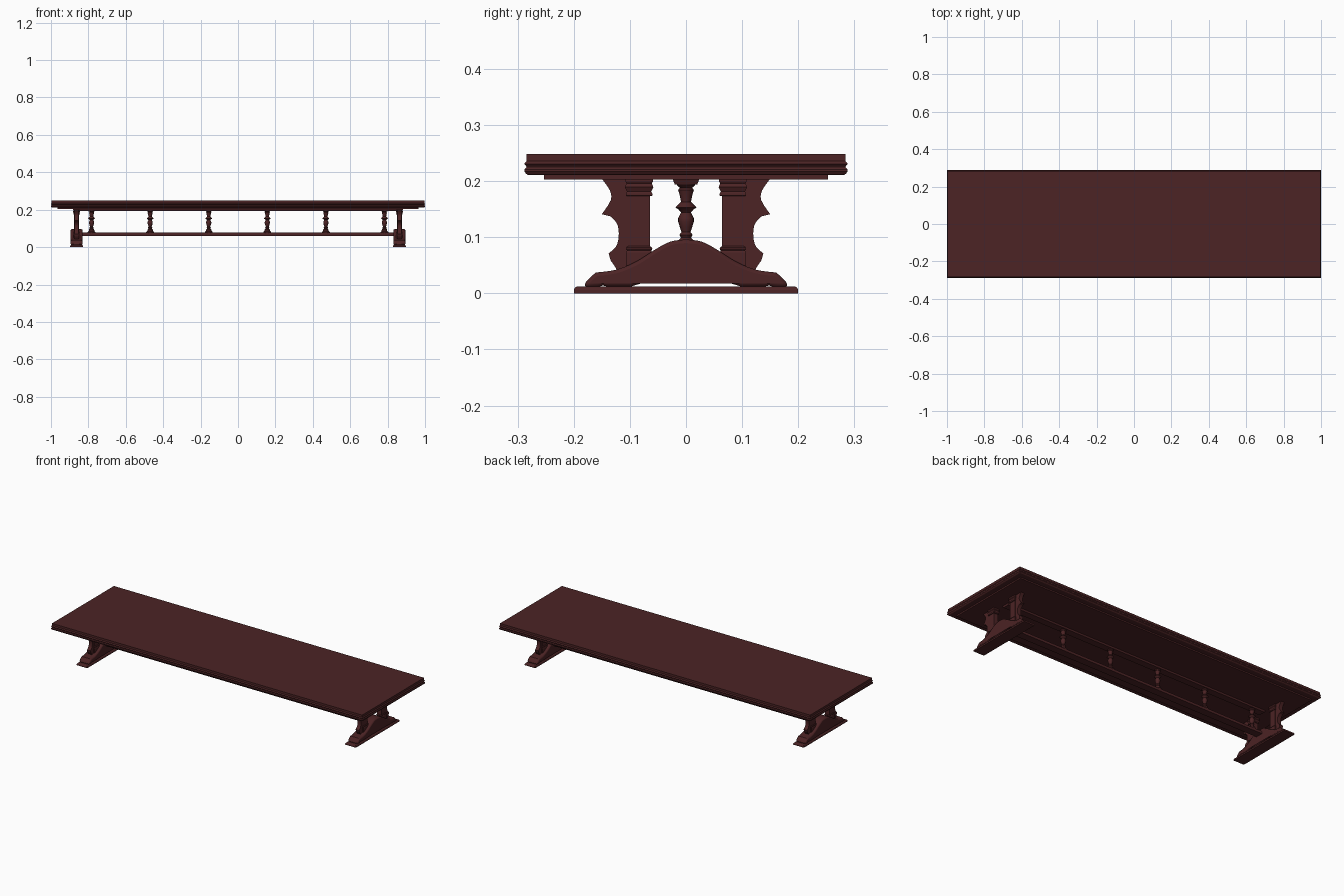
import bpy, bmesh, math
from mathutils import Vector

cube = bpy.data.objects.get("Cube")
if cube:
    bpy.data.objects.remove(cube, do_unlink=True)

mahogany = bpy.data.materials.new("dark mahogany")
mahogany.use_nodes = True
colour = (0.072, 0.017, 0.018, 1)
mahogany.diffuse_color = colour
mahogany.node_tree.nodes["Principled BSDF"].inputs["Base Color"].default_value = colour


def finish(name, bm, smooth=False, bevel=0, segments=2):
    bmesh.ops.recalc_face_normals(bm, faces=bm.faces)
    mesh = bpy.data.meshes.new(name)
    bm.to_mesh(mesh)
    bm.free()
    mesh.materials.append(mahogany)
    ob = bpy.data.objects.new(name, mesh)
    bpy.context.collection.objects.link(ob)
    if bevel:
        mod = ob.modifiers.new("rounded edges", 'BEVEL')
        mod.width, mod.segments = bevel, segments
        mod.limit_method = 'ANGLE'
        mod.angle_limit = math.radians(50)
    if smooth:
        bpy.ops.object.select_all(action='DESELECT')
        ob.select_set(True)
        bpy.context.view_layer.objects.active = ob
        bpy.ops.object.shade_smooth_by_angle(angle=math.radians(35))
    return ob


def bridge(bm, rings):
    """Skin a list of vertex rings and cap both ends."""
    for a, b in zip(rings, rings[1:]):
        for i in range(len(a)):
            j = (i + 1) % len(a)
            bm.faces.new((a[i], a[j], b[j], b[i]))
    bm.faces.new(rings[0])
    bm.faces.new(rings[-1])


def moulding(name, centre, half, steps):
    """Rectangular block whose sides follow (offset, z) steps."""
    bm = bmesh.new()
    corners = ((-1, -1), (1, -1), (1, 1), (-1, 1))
    bridge(bm, [[bm.verts.new((centre[0] + sx * (half[0] + d), centre[1] + sy * (half[1] + d), z))
                 for sx, sy in corners] for d, z in steps])
    return finish(name, bm)


def turned(name, x, steps, sides=16):
    """Round turning from (radius, z) steps."""
    bm = bmesh.new()
    bridge(bm, [[bm.verts.new((x + r * math.cos(math.tau * k / sides),
                               r * math.sin(math.tau * k / sides), z))
                 for k in range(sides)] for r, z in steps])
    return finish(name, bm, smooth=True)


def smooth_path(points, n=4):
    """Catmull-Rom samples through the points."""
    pts = [Vector(p) for p in points]
    pts = [pts[0]] + pts + [pts[-1]]
    out = []
    for a, b, c, d in zip(pts, pts[1:], pts[2:], pts[3:]):
        for k in range(n):
            t = k / n
            out.append(0.5 * (2 * b + (c - a) * t + (2 * a - 5 * b + 4 * c - d) * t ** 2
                              + (3 * b - a - 3 * c + d) * t ** 3))
    return out + [pts[-1]]


# Table top with a double-bead edge, and the panel below it
moulding("table_top", (0, 0), (0.996, 0.284),
         [(-0.002, 0.211), (0.001, 0.213), (0.004, 0.217), (0.004, 0.221), (0, 0.225),
          (0.001, 0.227), (0.004, 0.23), (0.003, 0.233), (0, 0.236), (0, 0.248)])
moulding("under_panel", (0, 0), (0.965, 0.253), [(0, 0.203), (0, 0.212)])

# Long rails between the trestles
moulding("top_rail", (0, 0), (0.85, 0.02), [(0, 0.194), (0.004, 0.204)])
moulding("bottom_rail", (0, 0), (0.85, 0.022), [(0, 0.06), (0, 0.072), (-0.003, 0.077)])

# Row of turned balusters
for i in range(6):
    turned("baluster_%d" % (i + 1), -0.783 + i * 0.3132,
           [(0.021, 0.075), (0.021, 0.081), (0.015, 0.086), (0.014, 0.094), (0.009, 0.099),
            (0.012, 0.104), (0.008, 0.109), (0.011, 0.118), (0.014, 0.128), (0.014, 0.134),
            (0.009, 0.144), (0.013, 0.149), (0.019, 0.153), (0.013, 0.159), (0.009, 0.163),
            (0.011, 0.174), (0.014, 0.184), (0.011, 0.188), (0.016, 0.192), (0.016, 0.196)])

# Half outlines of the arched foot and the scroll bracket, as (y, z)
arch_top = smooth_path([(0.161, 0.037), (0.125, 0.042), (0.09, 0.056), (0.055, 0.078),
                        (0.028, 0.092), (0, 0.096)])
arch_bottom = smooth_path([(0, 0.051), (0.02, 0.049), (0.04, 0.041), (0.064, 0.024),
                           (0.098, 0.012)])
toe = [Vector(p) for p in ((0.14, 0.012), (0.148, 0.014), (0.157, 0.011),
                           (0.182, 0.011), (0.178, 0.021), (0.171, 0.028))]
scroll = (smooth_path([(0.15, 0.204), (0.136, 0.184), (0.134, 0.166), (0.15, 0.141)], 3)
          + smooth_path([(0.134, 0.137), (0.122, 0.122), (0.12, 0.1), (0.125, 0.083),
                         (0.138, 0.071)], 3)
          + smooth_path([(0.134, 0.058), (0.127, 0.048), (0.12, 0.036)], 2)
          + [Vector((0.09, 0.036)), Vector((0.09, 0.204))])


def plank(name, x, outline, sections, smooth=False, bevel=0):
    """Extrude a (y, z) outline along x."""
    bm = bmesh.new()
    bridge(bm, [[bm.verts.new((x + s, p[0], p[1])) for p in outline] for s in sections])
    return finish(name, bm, smooth, bevel)


def arched_foot(name, x):
    """Sweep a rounded section between the upper and lower arch lines."""
    half = toe[3:] + arch_top
    lower = arch_bottom + toe[:3]
    mirror = lambda pts: [Vector((-p[0], p[1])) for p in reversed(pts)]
    outline = half + mirror(half)[1:] + mirror(lower) + lower[1:]
    return plank(name, x, outline, (-0.032, 0.032), True, 0.011)


for side, sx in (("right", -1), ("left", 1)):
    x = sx * 0.863
    # Floor plate with a rounded rim
    moulding(side + "_floor_plate", (x, 0), (0.034, 0.2),
             [(0, 0), (0, 0.006), (-0.002, 0.01), (-0.005, 0.012)])
    arched_foot(side + "_arched_foot", x)
    for end, sy in (("front", -1), ("back", 1)):
        tag = side + "_" + end
        # Square post with moulded base and capital
        moulding(tag + "_post", (x, sy * 0.0835), (0.0135, 0.0195),
                 [(0.004, 0.035), (0.004, 0.073), (0.002, 0.076), (0.004, 0.079), (0.003, 0.082),
                  (0, 0.084), (0, 0.173), (0.004, 0.174), (0.004, 0.178), (0.002, 0.181),
                  (0.006, 0.189), (0.003, 0.196), (0.005, 0.199), (0.005, 0.204)])
        # Scrolled outer bracket
        plank(tag + "_bracket", x, [(sy * p[0], p[1]) for p in scroll], (-0.011, 0.011))
